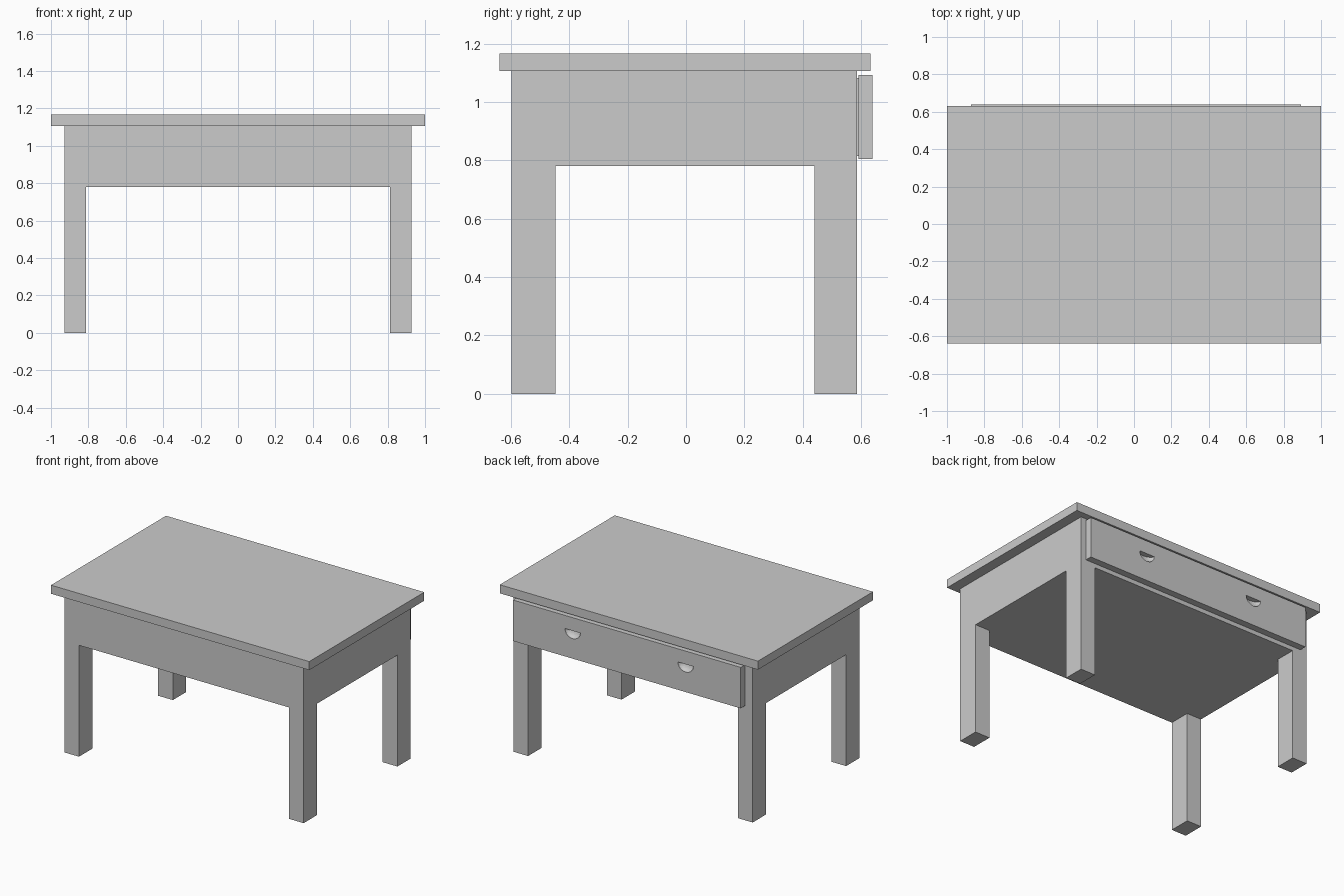
import bpy, bmesh
from mathutils import Vector, Matrix

if "Cube" in bpy.data.objects:
    bpy.data.objects.remove(bpy.data.objects["Cube"])


def add_object(name, bm):
    bmesh.ops.recalc_face_normals(bm, faces=bm.faces)
    mesh = bpy.data.meshes.new(name)
    bm.to_mesh(mesh)
    bm.free()
    obj = bpy.data.objects.new(name, mesh)
    bpy.context.collection.objects.link(obj)
    return obj


def box_bm(lo, hi):
    lo, hi = Vector(lo), Vector(hi)
    bm = bmesh.new()
    size = hi - lo
    bmesh.ops.create_cube(bm, size=1, matrix=Matrix.Translation((lo + hi) / 2)
                          @ Matrix.Diagonal((*size, 1)))
    return bm


def cut(bm, co, normal, **kw):
    geom = bm.verts[:] + bm.edges[:] + bm.faces[:]
    return bmesh.ops.bisect_plane(bm, geom=geom, plane_co=co, plane_no=normal, **kw)


# Table top
add_object("table_top", box_bm((-1, -0.64, 1.107), (1, 0.632, 1.167)))

# Apron block with four legs drawn down from its corners
bm = box_bm((-0.927, -0.598, 0.78), (0.927, 0.586, 1.107))
for x in (-0.813, 0.813):
    cut(bm, (x, 0, 0), (1, 0, 0))
for y in (-0.448, 0.44):
    cut(bm, (0, y, 0), (0, 1, 0))
bm.normal_update()
corners = [f for f in bm.faces if f.normal.z < -0.9
           and abs(f.calc_center_median().x) > 0.813
           and not -0.448 < f.calc_center_median().y < 0.44]
for face in corners:
    new = bmesh.ops.extrude_face_region(bm, geom=[face])["geom"]
    for v in new:
        if isinstance(v, bmesh.types.BMVert):
            v.co.z = 0
    bm.faces.remove(face)
bmesh.ops.dissolve_limit(bm, angle_limit=0.01, verts=bm.verts, edges=bm.edges)
add_object("apron_and_legs", bm)

# Drawer front on the back side, held by a slightly smaller backing
add_object("drawer_backing", box_bm((-0.86, 0.57, 0.815), (0.88, 0.6, 1.083)))
drawer = add_object("drawer_front", box_bm((-0.872, 0.592, 0.805), (0.892, 0.64, 1.092)))

# Half-moon finger pulls scooped into the drawer front
for x in (-0.445, 0.43):
    bm = bmesh.new()
    bmesh.ops.create_uvsphere(bm, u_segments=24, v_segments=16, radius=1)
    res = cut(bm, (0, 0, 0), (0, 0, 1), clear_outer=True)
    rim = [e for e in bm.edges if e.is_boundary]
    bmesh.ops.holes_fill(bm, edges=rim, sides=0)
    bmesh.ops.transform(bm, verts=bm.verts, matrix=Matrix.Translation((x, 0.641, 1.0))
                        @ Matrix.Diagonal((0.06, 0.037, 0.055, 1)))
    cutter = add_object("finger_pull_cutter", bm)
    cutter.hide_render = True
    cutter.hide_set(True)
    mod = drawer.modifiers.new("finger_pull", 'BOOLEAN')
    mod.operation = 'DIFFERENCE'
    mod.solver = 'EXACT'
    mod.object = cutter
